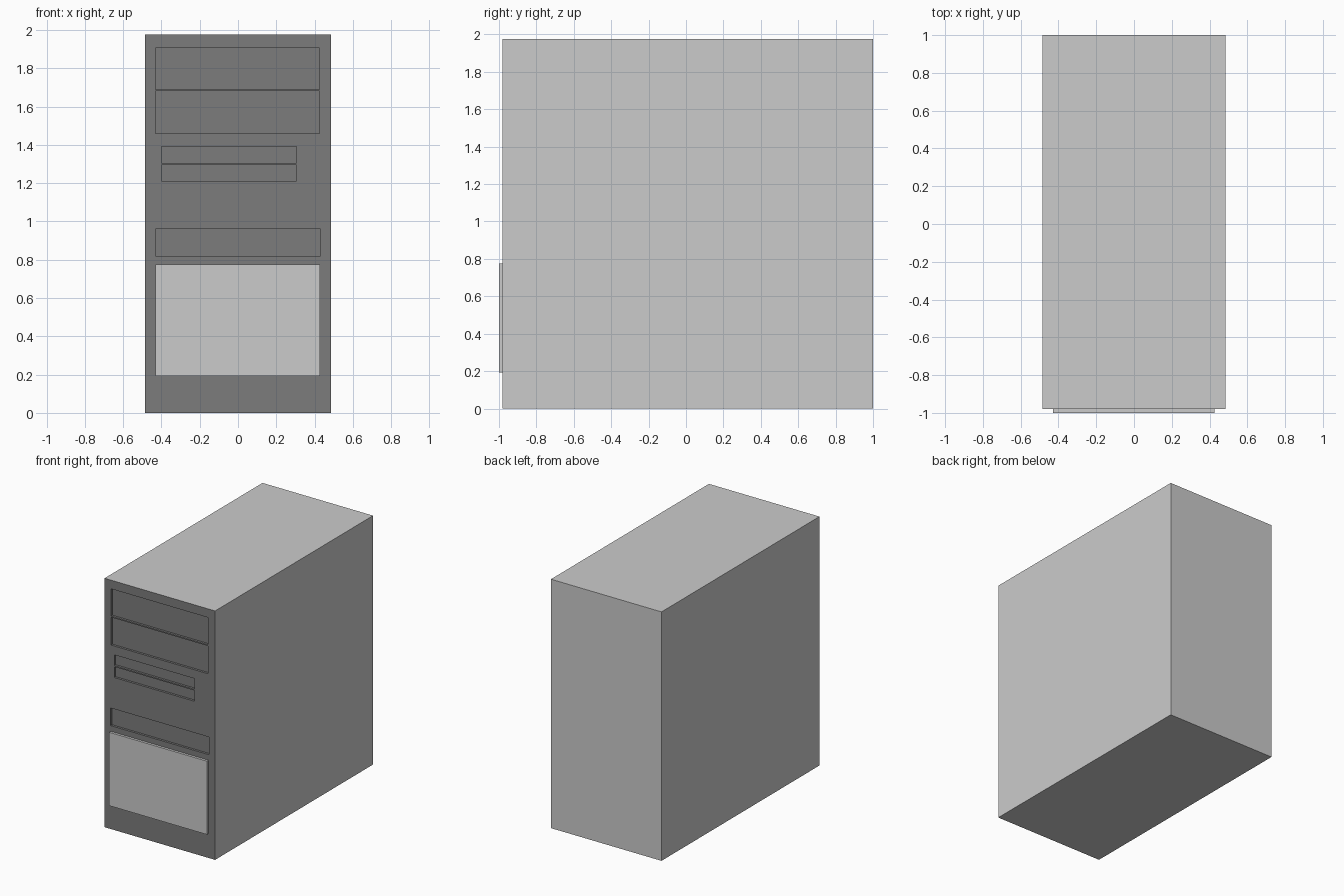
import bpy
import bmesh
from mathutils import Matrix, Vector

if "Cube" in bpy.data.objects:
    bpy.data.objects.remove(bpy.data.objects["Cube"])

dark = bpy.data.materials.new("dark_front")
dark.diffuse_color = (0.2, 0.2, 0.2, 1)
dark.use_nodes = True
dark.node_tree.nodes["Principled BSDF"].inputs["Base Color"].default_value = dark.diffuse_color
grey = bpy.data.materials.new("case_grey")
grey.diffuse_color = (0.8, 0.8, 0.8, 1)
grey.use_nodes = True
grey.node_tree.nodes["Principled BSDF"].inputs["Base Color"].default_value = grey.diffuse_color

FRONT = -0.98    # y of the front face
DEPTH = 0.018    # depth of the drive bay recesses


def add_box(bm, x0, x1, y0, y1, z0, z1):
    centre = Vector((x0 + x1, y0 + y1, z0 + z1)) / 2
    size = Matrix.Diagonal((x1 - x0, y1 - y0, z1 - z0, 1))
    bmesh.ops.create_cube(bm, size=1, matrix=Matrix.Translation(centre) @ size)


def make_object(name, boxes, materials=()):
    bm = bmesh.new()
    for box in boxes:
        add_box(bm, *box)
    mesh = bpy.data.meshes.new(name)
    bm.to_mesh(mesh)
    bm.free()
    for mat in materials:
        mesh.materials.append(mat)
    obj = bpy.data.objects.new(name, mesh)
    bpy.context.collection.objects.link(obj)
    return obj


# Case body, with only the front face dark
case = make_object("case_body", [(-0.485, 0.485, FRONT, 1.0, 0, 1.975)], (grey, dark))
for face in case.data.polygons:
    face.material_index = 1 if face.normal.y < -0.5 else 0

# Shallow recesses: two large bays, two small bays, one lower slot
bays = [
    (-0.43, 0.425, 1.69, 1.906),
    (-0.43, 0.425, 1.46, 1.68),
    (-0.40, 0.305, 1.305, 1.39),
    (-0.40, 0.305, 1.21, 1.295),
    (-0.432, 0.43, 0.82, 0.96),
]
cutter = make_object(
    "bay_cutter",
    [(x0, x1, FRONT - 0.05, FRONT + DEPTH, z0, z1) for x0, x1, z0, z1 in bays],
    (dark,))
cutter.hide_render = True
cut = case.modifiers.new("bays", 'BOOLEAN')
cut.operation = 'DIFFERENCE'
cut.solver = 'EXACT'
cut.material_mode = 'TRANSFER'
cut.object = cutter

# Raised lower front panel
make_object("front_panel", [(-0.43, 0.427, -1.0, FRONT + 0.005, 0.193, 0.775)])
